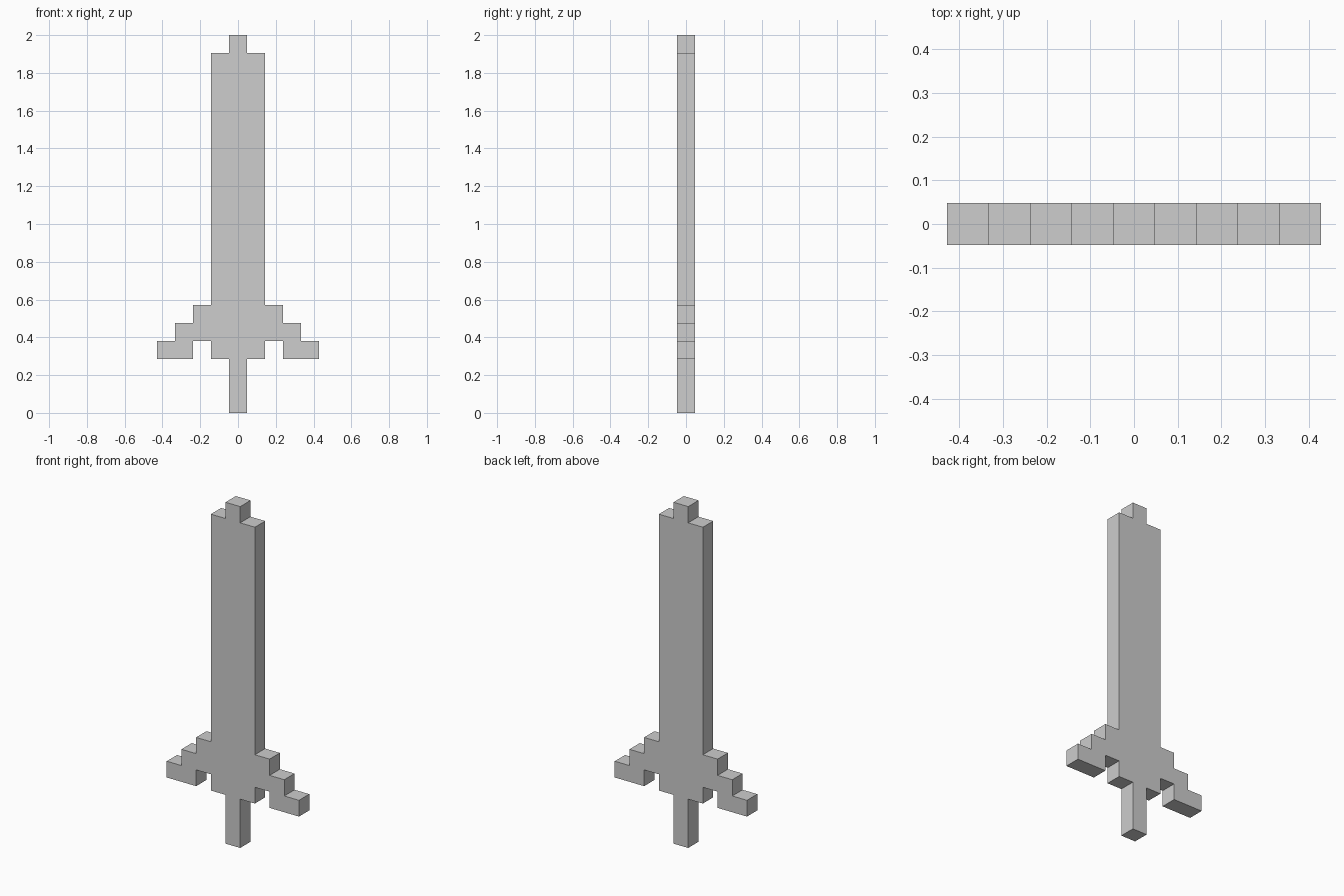
import bpy
import bmesh

if "Cube" in bpy.data.objects:
    bpy.data.objects.remove(bpy.data.objects["Cube"], do_unlink=True)

U = 2 / 21  # one block: the sword is 21 blocks tall, 9 wide, 1 deep

# Single flat light grey
GREY = (0.61, 0.61, 0.61, 1.0)
grey = bpy.data.materials.new("light grey")
grey.diffuse_color = GREY
grey.use_nodes = True
grey.node_tree.nodes["Principled BSDF"].inputs["Base Color"].default_value = GREY

# Left half of the stepped outline in blocks (x, z), from pommel to tip
half = [
    (0.5, 0), (0.5, 3),                                  # grip
    (1.5, 3), (1.5, 4), (2.5, 4), (2.5, 3), (4.5, 3),    # underside of guard
    (4.5, 4), (3.5, 4), (3.5, 5), (2.5, 5), (2.5, 6),    # steps of guard
    (1.5, 6), (1.5, 20),                                 # blade edge
    (0.5, 20), (0.5, 21),                                # tip
]
outline = half + [(-x, z) for x, z in reversed(half)]

# Front face, extruded one block back
bm = bmesh.new()
front = bm.faces.new([bm.verts.new((x * U, -U / 2, z * U)) for x, z in outline])
extruded = bmesh.ops.extrude_face_region(bm, geom=[front], use_keep_orig=True)
back = [v for v in extruded["geom"] if isinstance(v, bmesh.types.BMVert)]
bmesh.ops.translate(bm, verts=back, vec=(0, U, 0))
bmesh.ops.recalc_face_normals(bm, faces=bm.faces)

mesh = bpy.data.meshes.new("block_sword")
bm.to_mesh(mesh)
bm.free()
mesh.materials.append(grey)
sword = bpy.data.objects.new("block_sword", mesh)
bpy.context.collection.objects.link(sword)
